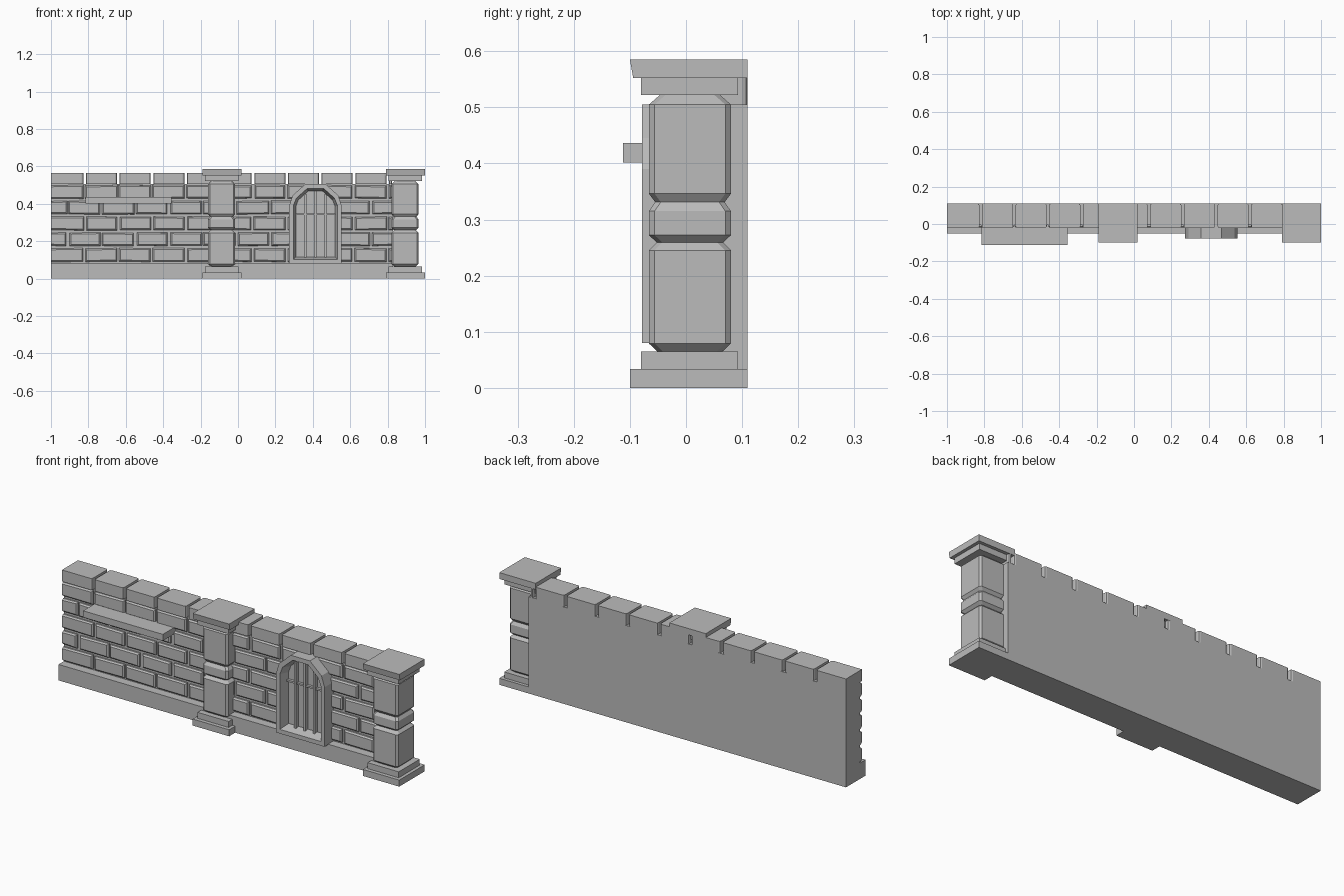
import bpy, bmesh, random

random.seed(4)
cube = bpy.data.objects.get("Cube")
if cube:
    bpy.data.objects.remove(cube, do_unlink=True)

stone = bpy.data.materials.new("grey stone")
stone.use_nodes = True
GREY = (0.5, 0.5, 0.5, 1)
stone.diffuse_color = GREY
stone.node_tree.nodes["Principled BSDF"].inputs["Base Color"].default_value = GREY

BACK, MORTAR, BRICK, COPING = 0.11, -0.005, -0.02, -0.022
PLINTH_TOP, WALL_TOP, WALL_END = 0.083, 0.505, 0.83
PITCH = 0.18


def finish(name, bm):
    bmesh.ops.recalc_face_normals(bm, faces=bm.faces)
    mesh = bpy.data.meshes.new(name)
    bm.to_mesh(mesh)
    bm.free()
    mesh.materials.append(stone)
    obj = bpy.data.objects.new(name, mesh)
    bpy.context.collection.objects.link(obj)
    return obj


def add_box(bm, x, y, z):
    """Box between two limits on each axis; returns its vertices."""
    verts = bmesh.ops.create_cube(bm, size=1)["verts"]
    for v in verts:
        for i, (lo, hi) in enumerate((x, y, z)):
            v.co[i] = lo if v.co[i] < 0 else hi
    return verts


def box(name, x, y, z):
    bm = bmesh.new()
    add_box(bm, x, y, z)
    return finish(name, bm)


def skin(bm, loops, closed=False):
    """Bridge matching loops of points with quads."""
    rings = [[bm.verts.new(p) for p in loop] for loop in loops]
    pairs = list(zip(rings, rings[1:])) + ([(rings[-1], rings[0])] if closed else [])
    for a, b in pairs:
        for i in range(len(a)):
            j = (i + 1) % len(a)
            bm.faces.new((a[i], a[j], b[j], b[i]))
    if not closed:
        bm.faces.new(rings[0])
        bm.faces.new(rings[-1])


def stations(start):
    """Joint positions along the wall, including both ends."""
    joints = [-1.0]
    while start < WALL_END - 0.01:
        joints.append(start)
        start += PITCH
    return joints + [WALL_END]


# Wall core and plinth
box("wall_core", (-1, WALL_END), (MORTAR, BACK), (0, WALL_TOP))
box("plinth", (-1, WALL_END), (-0.05, BACK - 0.001), (0, PLINTH_TOP))

# Five courses of chamfered bricks in running bond
bm = bmesh.new()
course = (WALL_TOP - PLINTH_TOP) / 5
for row in range(5):
    joints = stations(-0.82 if row % 2 == 0 else -0.91)
    low = PLINTH_TOP + row * course
    for k, (a, b) in enumerate(zip(joints, joints[1:])):
        left = a if k == 0 else a + 0.006 + random.uniform(-0.004, 0.004)
        right = b - 0.006 + random.uniform(-0.004, 0.004)
        if k == len(joints) - 2:
            right = b
        verts = add_box(bm, (left, right), (BRICK, 0.02),
                        (low + 0.008, low + course - 0.006))
        for v in verts:
            v.co.z += random.uniform(-0.002, 0.002)
        top, bottom = max(v.co.x for v in verts), min(v.co.x for v in verts)
        rim = [e for e in {e for v in verts for e in v.link_edges}
               if all(w.co.y < 0 for w in e.verts)
               and not all(abs(w.co.x + 1) < 1e-4 for w in e.verts)]
        bmesh.ops.bevel(bm, geom=rim, offset=0.007, segments=1, affect="EDGES")
finish("wall_bricks", bm)

# Coping stones with open joints
bm = bmesh.new()
joints = stations(-0.82)
for k, (a, b) in enumerate(zip(joints, joints[1:])):
    left = a if k == 0 else a + 0.007
    verts = add_box(bm, (left, b - 0.007), (COPING, BACK), (WALL_TOP, 0.565))
    upright = [e for e in {e for v in verts for e in v.link_edges}
               if abs(e.verts[0].co.z - e.verts[1].co.z) > 0.01
               and e.verts[0].co.x > -0.999]
    bmesh.ops.bevel(bm, geom=upright, offset=0.01, segments=2, profile=0.5, affect="EDGES")
finish("coping_stones", bm)


# Pillars: square bases and caps around a chamfered shaft
def square_ring(cx, cy, half, cut, z):
    h, c = half, half - cut
    pts = [(c, -h), (h, -c), (h, c), (c, h), (-c, h), (-h, c), (-h, -c), (-c, -h)]
    return [(cx + x, cy + y, z) for x, y in pts]


SHAFT = [(0.053, 0.06), (0.073, 0.079), (0.073, 0.245), (0.059, 0.259),
         (0.073, 0.272), (0.073, 0.315), (0.062, 0.331), (0.073, 0.346),
         (0.073, 0.505), (0.05, 0.525)]


def pillar(name, cx):
    bm = bmesh.new()
    skin(bm, [square_ring(cx - 0.002, 0.007, half, 0.01, z) for half, z in SHAFT])
    finish(name + "_shaft", bm)
    box(name + "_base", (cx - 0.105, cx + 0.105), (-0.1, BACK), (0, 0.034))
    box(name + "_base_step", (cx - 0.091, cx + 0.088), (-0.08, 0.093), (0.034, 0.065))
    box(name + "_collar", (cx - 0.091, cx + 0.088), (-0.08, 0.093), (0.522, 0.552))
    bm = bmesh.new()
    for v in add_box(bm, (cx - 0.105, cx + 0.105), (-0.1, BACK), (0.552, 0.585)):
        if v.co.z < 0.56 and v.co.y < 0:
            v.co.y += 0.006
    finish(name + "_cap", bm)


pillar("middle_pillar", -0.086)
pillar("end_pillar", 0.895)

# Ledge on the wall
box("wall_ledge", (-0.815, -0.355), (-0.112, 0), (0.402, 0.436))

# Arched window: the half outline is mirrored about the window centre
CX = 0.414


def arch(half, y):
    pts = half + [(-x, z) for x, z in reversed(half)]
    return [(CX + x, y, z) for x, z in pts]


outer = [(0.14, 0.08), (0.14, 0.39), (0.122, 0.445), (0.055, 0.505)]
inner = [(0.118, 0.102), (0.118, 0.39), (0.102, 0.43), (0.044, 0.482)]
recess = [(0.105, 0.116), (0.105, 0.385), (0.092, 0.42), (0.038, 0.468)]
bm = bmesh.new()
skin(bm, [arch(outer, 0), arch(outer, -0.078), arch(inner, -0.078),
          arch(recess, -0.03), arch(recess, 0)], closed=True)
finish("window_frame", bm)
bm = bmesh.new()
skin(bm, [arch(recess, 0), arch(recess, -0.024)])
finish("window_panel", bm)

# Window bars
bm = bmesh.new()
for dx in (-0.054, 0, 0.054):
    top = 0.468 if dx == 0 else 0.453
    add_box(bm, (CX + dx - 0.006, CX + dx + 0.006), (-0.044, -0.02), (0.112, top))
add_box(bm, (CX - 0.108, CX + 0.108), (-0.038, -0.02), (0.34, 0.349))
finish("window_bars", bm)
